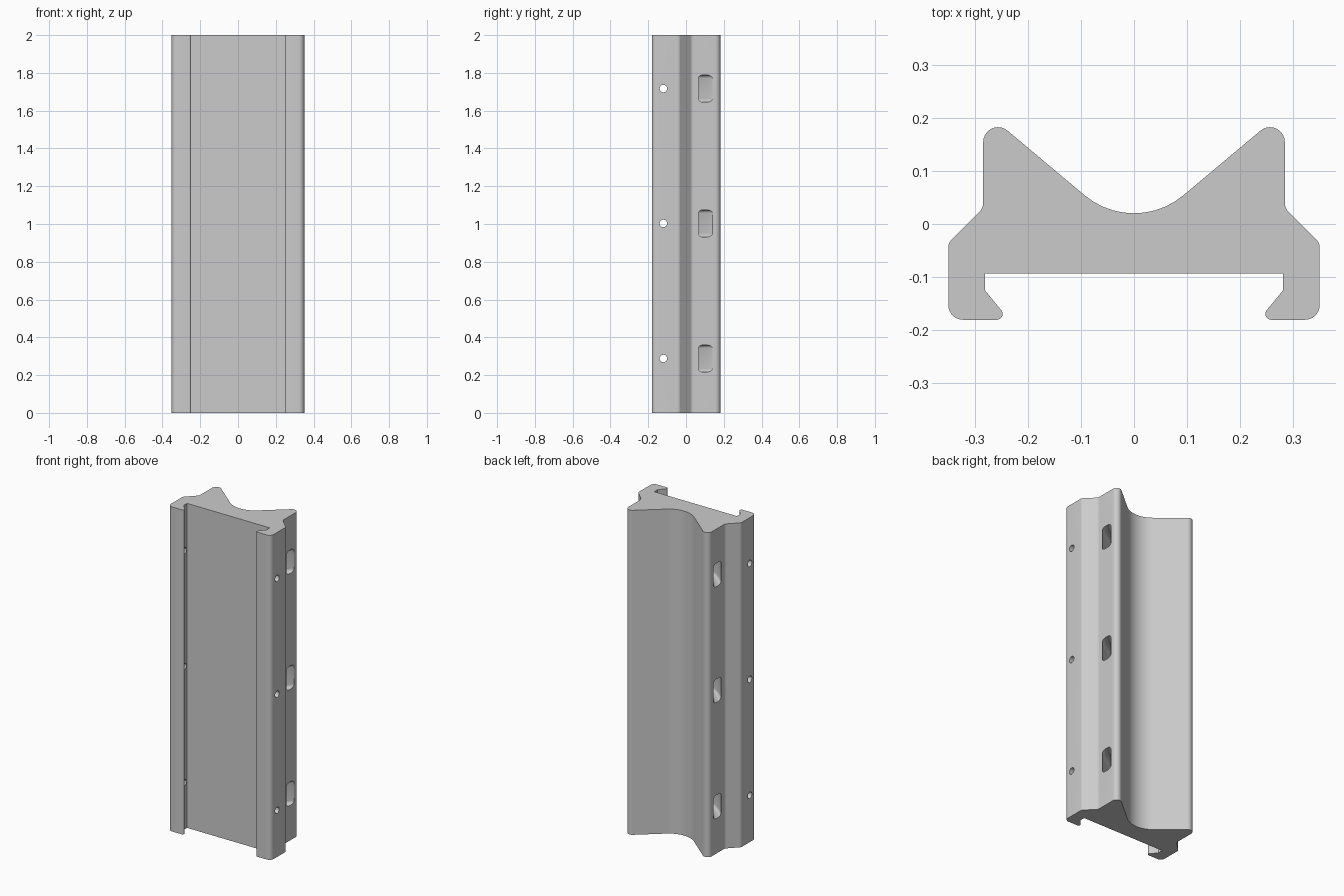
import bpy, bmesh, math
from mathutils import Vector, Matrix

if "Cube" in bpy.data.objects:
    bpy.data.objects.remove(bpy.data.objects["Cube"], do_unlink=True)

HEIGHT = 2.0
LEVELS = (0.288, 1.003, 1.717)   # heights of the strap slots and pin holes
GREY = (0.6, 0.6, 0.6, 1)


def fillet(corners, steps=10):
    """Round each (x, y, radius) corner of a closed polygon."""
    points = []
    for i, (x, y, r) in enumerate(corners):
        p = Vector((x, y))
        if r == 0:
            points.append(p)
            continue
        a = (Vector(corners[i - 1][:2]) - p).normalized()
        b = (Vector(corners[(i + 1) % len(corners)][:2]) - p).normalized()
        half = a.angle(b) / 2
        centre = p + (a + b).normalized() * r / math.sin(half)
        start = (p + a * r / math.tan(half) - centre).normalized()
        end = (p + b * r / math.tan(half) - centre).normalized()
        for k in range(steps + 1):
            points.append(centre + start.slerp(end, k / steps) * r)
    return points


def bridge(bm, rings):
    """Skin a row of closed rings into a capped solid."""
    rows = [[bm.verts.new(p) for p in ring] for ring in rings]
    n = len(rows[0])
    for low, high in zip(rows, rows[1:]):
        for i in range(n):
            j = (i + 1) % n
            bm.faces.new((low[i], low[j], high[j], high[i]))
    bm.faces.new(rows[0][::-1])
    bm.faces.new(rows[-1])


def finish(bm, name):
    bmesh.ops.recalc_face_normals(bm, faces=bm.faces[:])
    mesh = bpy.data.meshes.new(name)
    bm.to_mesh(mesh)
    bm.free()
    obj = bpy.data.objects.new(name, mesh)
    bpy.context.collection.objects.link(obj)
    return obj


# Rail body: half outline with corner radii, mirrored and extruded
half = [(0.285, 0.215, 0.028), (0.285, 0.03, 0.025), (0.351, -0.036, 0.02),
        (0.351, -0.181, 0.028), (0.236, -0.181, 0.011),
        (0.282, -0.125, 0), (0.282, -0.094, 0)]
outline = [(0, -0.024, 0.145)] + half + [(-x, y, r) for x, y, r in reversed(half)]
section = fillet(outline)
bm = bmesh.new()
bridge(bm, [[(p.x, p.y, z) for p in section] for z in (0, HEIGHT)])
body = finish(bm, "rail_body")

# Cutters: curved strap tunnels under the groove, and straight pin holes
bm = bmesh.new()
CENTRE_Y, INNER, OUTER, TALL = 0.336, 0.346, 0.393, 0.072
slot = fillet([(INNER, -TALL, 0.018), (OUTER, -TALL, 0.018),
               (OUTER, TALL, 0.018), (INNER, TALL, 0.018)], 5)
for z in LEVELS:
    rings = []
    for k in range(41):
        t = math.radians(-90 - 64 + 128 * k / 40)
        rings.append([(p.x * math.cos(t), CENTRE_Y + p.x * math.sin(t), z + p.y)
                      for p in slot])
    bridge(bm, rings)
    place = Matrix.Translation((0, -0.12, z)) @ Matrix.Rotation(math.pi / 2, 4, "Y")
    bmesh.ops.create_cone(bm, cap_ends=True, segments=24, radius1=0.02,
                          radius2=0.02, depth=1, matrix=place)
cutter = finish(bm, "slot_cutter")
cutter.hide_render = True

cut = body.modifiers.new("slots", "BOOLEAN")
cut.operation = "DIFFERENCE"
cut.solver = "EXACT"
cut.object = cutter
bpy.context.view_layer.objects.active = body
body.select_set(True)
bpy.ops.object.modifier_apply(modifier=cut.name)
bpy.data.objects.remove(cutter, do_unlink=True)

# Plain grey finish
grey = bpy.data.materials.new("plain grey")
grey.use_nodes = True
grey.diffuse_color = GREY
grey.node_tree.nodes["Principled BSDF"].inputs["Base Color"].default_value = GREY
body.data.materials.clear()
body.data.materials.append(grey)
bpy.ops.object.shade_smooth_by_angle(angle=math.radians(30))
